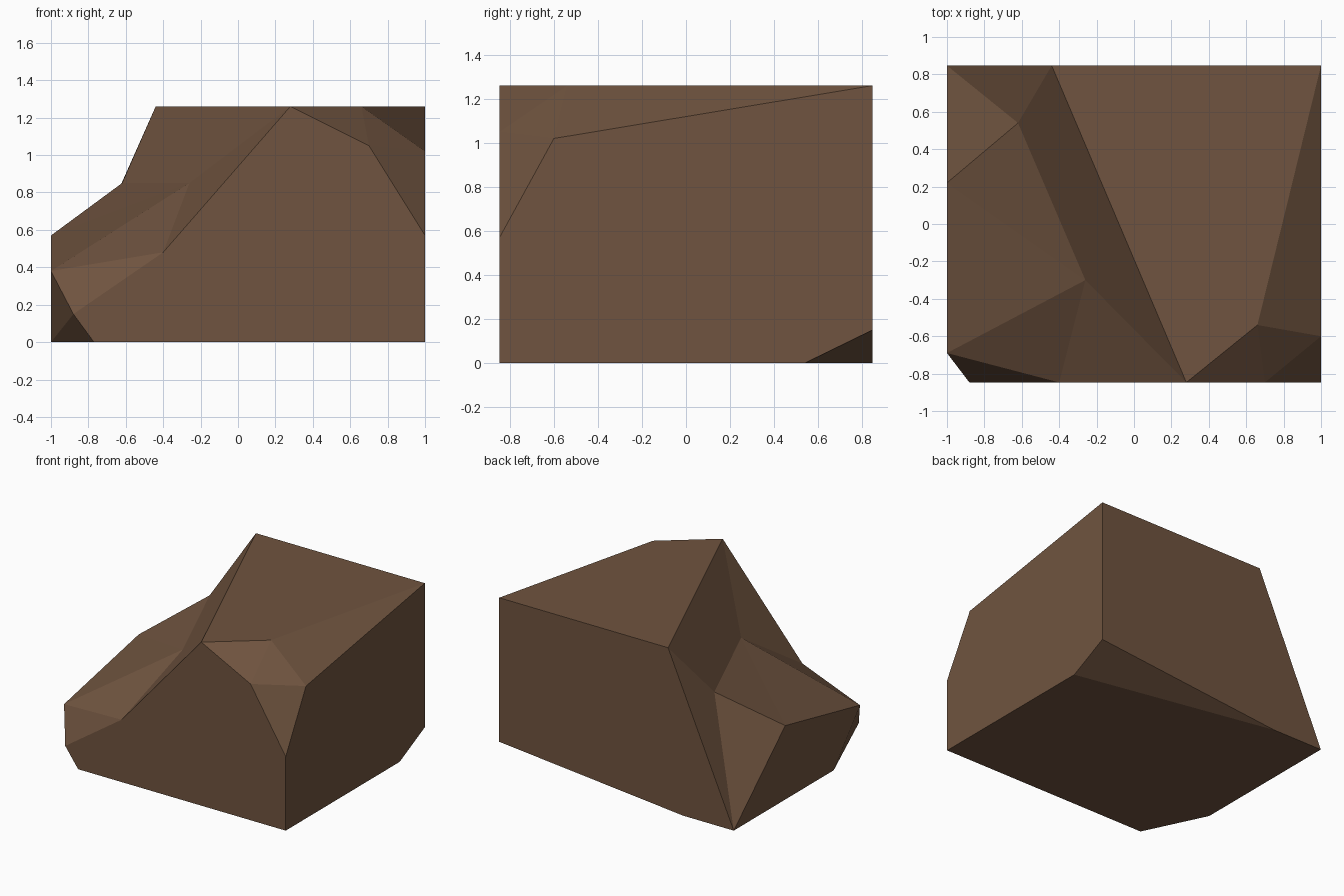
import bpy, bmesh

if "Cube" in bpy.data.objects:
    bpy.data.objects.remove(bpy.data.objects["Cube"])

# Half sizes and height of the block the rock is chipped from
X, Y, H = 1.0, 0.847, 1.26

# Corner points, one letter each
P = {
    # bottom rim
    'd': (-X, -.37, 0), 'c': (-.77, -Y, 0), 'e': (X, -Y, 0),
    'f': (X, .54, 0), 'g': (-.57, Y, 0), 'h': (-X, Y, 0), 'i': (X, Y, .15),
    # chipped low front left corner
    'a': (-X, -.69, .38), 'b': (-.88, -Y, .15),
    # sloping left shoulder
    'l': (-X, .22, .57), 'p': (-.62, .54, .85), 'q': (-.26, -.30, .85), 't': (-.40, -Y, .48),
    # flat top
    'j': (-.44, Y, H), 'k': (X, Y, H), 'm': (.66, -.54, H), 'n': (.28, -Y, H),
    # chipped upper front right corner
    'o': (.70, -Y, 1.05), 'r': (X, -.60, 1.02), 's': (X, -Y, .57),
}

FACES = (
    "dcefgh hgikj hlad efikrs cesontb jnmk "   # bottom, back, left, right, front, top
    "abt dab dbc ifg "                         # low chips
    "hpj hlp jpqn qtn lpq lqa aqt "            # left shoulder
    "kmr nom mor osr"                          # right chips
).split()

bm = bmesh.new()
verts = {name: bm.verts.new(co) for name, co in P.items()}
for face in FACES:
    bm.faces.new([verts[c] for c in face])
bmesh.ops.recalc_face_normals(bm, faces=bm.faces)

mesh = bpy.data.meshes.new("rock")
bm.to_mesh(mesh)
bm.free()

stone = bpy.data.materials.new("brown stone")
stone.diffuse_color = (.16, .088, .05, 1)
stone.use_nodes = True
stone.node_tree.nodes["Principled BSDF"].inputs["Base Color"].default_value = stone.diffuse_color
mesh.materials.append(stone)

rock = bpy.data.objects.new("rock", mesh)
bpy.context.collection.objects.link(rock)
